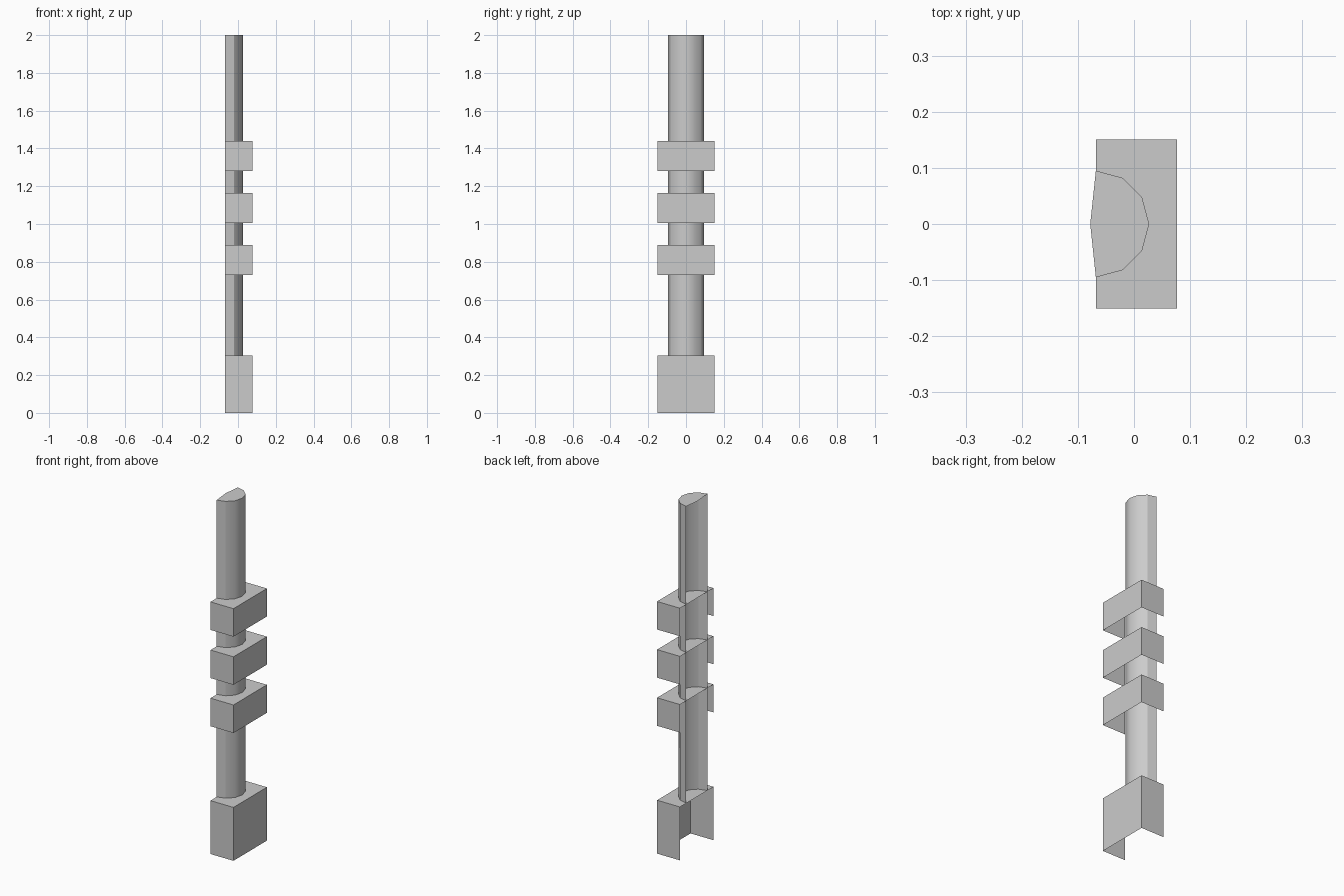
import bpy
from math import sin, cos, radians

if "Cube" in bpy.data.objects:
    bpy.data.objects.remove(bpy.data.objects["Cube"])

BACK = -0.068          # open rear plane of the shaft and blocks
FRONT = 0.077
HALF_W = 0.151
R = 0.095              # shaft radius


def make_object(name, verts, faces, smooth=()):
    mesh = bpy.data.meshes.new(name)
    mesh.from_pydata(verts, [], faces)
    for i in smooth:
        mesh.polygons[i].use_smooth = True
    mesh.update()
    obj = bpy.data.objects.new(name, mesh)
    bpy.context.collection.objects.link(obj)
    return obj


def block(name, z0, z1):
    # shell with a top and three walls, open at the rear and underneath
    ring = [(BACK, -HALF_W), (FRONT, -HALF_W), (FRONT, HALF_W), (BACK, HALF_W)]
    verts = [(x, y, z) for z in (z0, z1) for x, y in ring]
    walls = [(i, i + 1, i + 5, i + 4) for i in range(3)]
    return make_object(name, verts, walls + [(4, 5, 6, 7)])


# base and the three bands
block("base_block", 0.0, 0.305)
for n, z in enumerate((0.73, 1.005, 1.28), 1):
    block(f"band_{n}", z, z + 0.16)

# half-round shaft, open at the rear, with a slightly peaked top cap
arc = [(BACK + R * cos(radians(a)), R * sin(radians(a))) for a in range(-90, 91, 30)]
n = len(arc)
verts = [(x, y, z) for z in (0.305, 2.0) for x, y in arc] + [(-0.078, 0, 2.0)]
sides = [(i, i + 1, n + i + 1, n + i) for i in range(n - 1)]
cap = tuple(range(n, 2 * n + 1))
make_object("half_round_shaft", verts, sides + [cap], smooth=range(1, n - 2))
